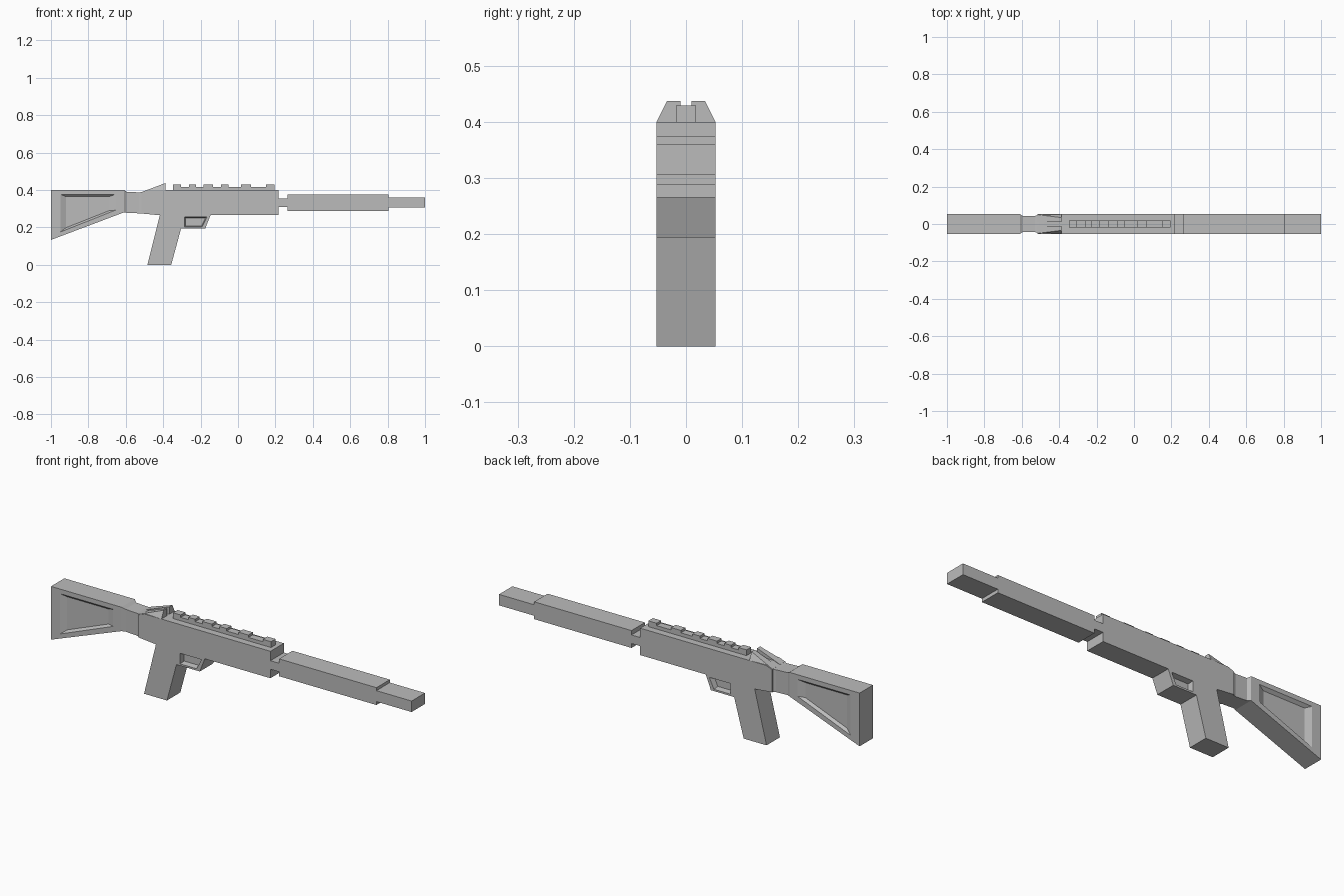
import bpy
import bmesh

cube = bpy.data.objects.get("Cube")
if cube:
    bpy.data.objects.remove(cube, do_unlink=True)

HALF = 0.053  # half thickness of the whole body

grey = bpy.data.materials.new("plain_grey")
grey.use_nodes = True
grey.diffuse_color = (0.5, 0.5, 0.5, 1)
bsdf = next(n for n in grey.node_tree.nodes if n.type == "BSDF_PRINCIPLED")
bsdf.inputs["Base Color"].default_value = (0.5, 0.5, 0.5, 1)


def loft(name, rings):
    """Skin a list of matching point rings and cap both ends."""
    bm = bmesh.new()
    loops = [[bm.verts.new(p) for p in ring] for ring in rings]
    for a, b in zip(loops, loops[1:]):
        for i in range(len(a)):
            j = (i + 1) % len(a)
            bm.faces.new((a[i], a[j], b[j], b[i]))
    bm.faces.new(loops[0])
    bm.faces.new(loops[-1])
    bmesh.ops.recalc_face_normals(bm, faces=bm.faces)
    mesh = bpy.data.meshes.new(name)
    bm.to_mesh(mesh)
    bm.free()
    mesh.materials.append(grey)
    obj = bpy.data.objects.new(name, mesh)
    bpy.context.collection.objects.link(obj)
    return obj


def at_depth(outline, y):
    return [(x, y, z) for x, z in outline]


def plate(name, outline, half=HALF):
    return loft(name, [at_depth(outline, -half), at_depth(outline, half)])


def block(name, x0, x1, z0, z1, half=HALF):
    return plate(name, [(x0, z0), (x1, z0), (x1, z1), (x0, z1)], half)


def recessed_plate(name, outline, rim, floor, depth):
    """Plate with a sunken panel on both sides."""
    inner = HALF - depth
    return loft(name, [at_depth(floor, -inner), at_depth(rim, -HALF), at_depth(outline, -HALF),
                       at_depth(outline, HALF), at_depth(rim, HALF), at_depth(floor, inner)])


def section(x, half, z0, z1):
    return [(x, -half, z0), (x, half, z0), (x, half, z1), (x, -half, z1)]


# Shoulder stock with sunken side panels
recessed_plate("stock",
               [(-1, 0.4), (-0.61, 0.4), (-0.61, 0.28), (-1, 0.133)],
               [(-0.95, 0.377), (-0.655, 0.377), (-0.655, 0.292), (-0.95, 0.175)],
               [(-0.92, 0.364), (-0.69, 0.364), (-0.69, 0.289), (-0.92, 0.198)], 0.014)

# Pinched neck between stock and receiver
loft("neck", [section(-0.61, HALF, 0.28, 0.4), section(-0.595, 0.043, 0.278, 0.39),
              section(-0.53, 0.043, 0.275, 0.387), section(-0.5, HALF, 0.273, 0.39)])

# Receiver and grip
plate("receiver", [(-0.515, 0.274), (-0.42, 0.265), (0.217, 0.265),
                   (0.217, 0.4), (-0.48, 0.4), (-0.515, 0.387)])
plate("grip", [(-0.418, 0.265), (-0.484, 0), (-0.357, 0), (-0.285, 0.265)])

# Trigger guard with a sunken opening
recessed_plate("trigger_guard",
               [(-0.29, 0.265), (-0.147, 0.265), (-0.175, 0.194), (-0.308, 0.194)],
               [(-0.285, 0.256), (-0.166, 0.256), (-0.192, 0.203), (-0.285, 0.203)],
               [(-0.28, 0.251), (-0.174, 0.251), (-0.195, 0.208), (-0.28, 0.208)], 0.027)

# Barrel assembly
block("barrel_joint", 0.217, 0.265, 0.31, 0.353)
block("barrel", 0.265, 0.805, 0.288, 0.375)
block("muzzle", 0.805, 1, 0.305, 0.36)

# Top rail with teeth
block("rail", -0.348, 0.196, 0.4, 0.417, 0.018)
for i, (x0, x1) in enumerate([(-0.348, -0.305), (-0.262, -0.225), (-0.185, -0.133),
                              (-0.09, -0.05), (0.016, 0.07), (0.15, 0.196)]):
    block(f"rail_tooth_{i + 1}", x0, x1, 0.417, 0.429, 0.018)

# Rear sight: two mirrored wedge wings
for side, label in ((1, "left"), (-1, "right")):
    back = [(HALF, 0.385), (0.05, 0.389), (0.01, 0.389), (0.01, 0.385)]
    front = [(HALF, 0.399), (0.034, 0.437), (0.01, 0.437), (0.01, 0.399)]
    loft(f"rear_sight_{label}", [[(-0.515, side * y, z) for y, z in back],
                                 [(-0.388, side * y, z) for y, z in front]])
